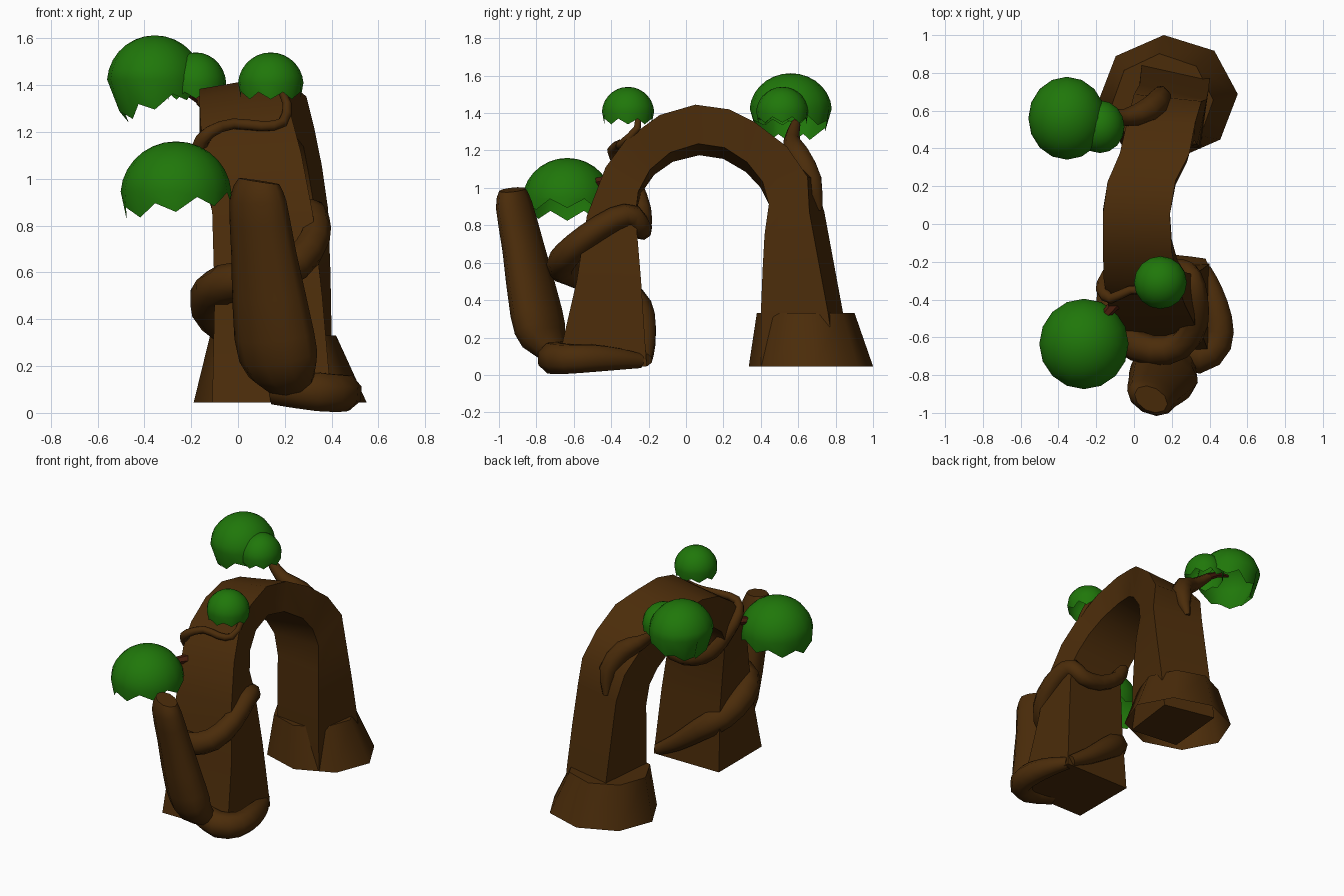
import bpy, bmesh, math
from mathutils import Vector


def material(name, rgb):
    m = bpy.data.materials.new(name)
    m.diffuse_color = (*rgb, 1)
    return m


BARK = material("bark brown", (0.070, 0.025, 0.003))
TWIG = material("reddish twig", (0.070, 0.013, 0.004))
LEAF = material("leaf green", (0.014, 0.185, 0.003))


def finish(bm, name, mat, angle=40, recalc=True):
    if recalc:
        bmesh.ops.recalc_face_normals(bm, faces=bm.faces)
    me = bpy.data.meshes.new(name)
    bm.to_mesh(me)
    bm.free()
    me.materials.append(mat)
    ob = bpy.data.objects.new(name, me)
    bpy.context.collection.objects.link(ob)
    bpy.ops.object.select_all(action='DESELECT')
    ob.select_set(True)
    bpy.context.view_layer.objects.active = ob
    bpy.ops.object.shade_smooth_by_angle(angle=math.radians(angle))
    return ob


def skin(bm, rings, start_cap=True, end_cap=True):
    rings = [[bm.verts.new(p) for p in r] for r in rings]
    n = len(rings[0])
    for a, b in zip(rings, rings[1:]):
        for i in range(n):
            bm.faces.new((a[i], a[(i + 1) % n], b[(i + 1) % n], b[i]))
    if start_cap:
        bm.faces.new(rings[0])
    if end_cap:
        bm.faces.new(rings[-1])


def smooth_path(pts, steps):
    """Catmull-Rom through (x, y, z, radius) points."""
    p = [Vector(q) for q in pts]
    p = [p[0] * 2 - p[1]] + p + [p[-1] * 2 - p[-2]]
    out = []
    for a, b, c, d in zip(p, p[1:], p[2:], p[3:]):
        for k in range(steps):
            t = k / steps
            out.append(0.5 * (2 * b + (c - a) * t + (2 * a - 5 * b + 4 * c - d) * t * t
                              + (3 * b - a - 3 * c + d) * t ** 3))
    return out + [p[-2]]


def tube(name, pts, mat=BARK, sides=8, squash=1.0, steps=2, side=(1, 0, 0)):
    path = smooth_path(pts, steps)
    u = Vector(side)
    rings = []
    for i, p in enumerate(path):
        q, r = path[max(i - 1, 0)], path[min(i + 1, len(path) - 1)]
        t = (r - q).xyz.normalized()
        u = (u - t * u.dot(t)).normalized()
        v = t.cross(u)
        rings.append([p.xyz + p.w * (u * math.cos(a) + v * squash * math.sin(a))
                      for a in (2 * math.pi * (k + 0.5) / sides for k in range(sides))])
    bm = bmesh.new()
    skin(bm, rings)
    return finish(bm, name, mat, 50)


# arch: outer (y, z), inner (y, z), left x, right x
arch = [
    (-0.69, 0.045, -0.21, 0.045, -0.11, 0.40),
    (-0.585, 0.50, -0.24, 0.50, -0.10, 0.36),
    (-0.53, 0.85, -0.27, 0.86, -0.11, 0.32),
    (-0.43, 1.11, -0.24, 0.97, -0.14, 0.27),
    (-0.32, 1.26, -0.17, 1.07, -0.16, 0.23),
    (-0.14, 1.39, -0.07, 1.14, -0.165, 0.20),
    (0.05, 1.445, 0.07, 1.175, -0.165, 0.19),
    (0.23, 1.42, 0.20, 1.155, -0.14, 0.22),
    (0.39, 1.35, 0.31, 1.085, -0.10, 0.28),
    (0.58, 1.22, 0.38, 1.00, -0.085, 0.30),
    (0.71, 1.06, 0.42, 0.90, -0.075, 0.32),
    (0.74, 0.87, 0.42, 0.75, -0.07, 0.335),
    (0.79, 0.60, 0.41, 0.57, -0.065, 0.345),
    (0.84, 0.33, 0.40, 0.33, -0.06, 0.35),
    (0.88, 0.05, 0.40, 0.05, -0.06, 0.355),
]
rings = []
for i, (yo, zo, yi, zi, xl, xr) in enumerate(arch):
    s = min(0.1, max(0, i - 7) * 0.025)                    # rear leg twists slightly
    roll = 0.23 * max(0, math.sin(math.pi * (i - 2) / 9))  # crown leans to the left
    dy, dz = (yi - yo) * roll, (zi - zo) * roll
    rings.append([(xl + s, yo + dy, zo + dz), (xr + s * 0.5, yo - s * 0.8, zo),
                  (xr, yi - dy, zi - dz), (xl + s * 0.6, yi + s * 0.4, zi)])
bm = bmesh.new()
skin(bm, rings)
finish(bm, "arched_trunk", BARK)

# flared collar round the rear foot, hollow underneath
bm = bmesh.new()
skin(bm, [[(cx + r * math.cos(a), cy + rr * math.sin(a), z)
           for a in (2 * math.pi * k / 8 + 0.06 for k in range(8))]
          for cx, cy, r, rr, z in ((0.18, 0.668, 0.37, 0.333, 0.045),
                                   (0.15, 0.64, 0.27, 0.262, 0.33))], start_cap=False)
finish(bm, "rear_root_flare", BARK, 50)

# broken stump leaning forward, and the root joining it
tube("leaning_stump", [(0.25, -0.68, 0.10, 0.08), (0.19, -0.76, 0.19, 0.165),
                       (0.155, -0.80, 0.33, 0.185), (0.11, -0.87, 0.68, 0.15),
                       (0.085, -0.92, 0.91, 0.13), (0.09, -0.928, 0.99, 0.095)],
     sides=10, squash=0.66, side=(0.9, -0.4, 0))
tube("ground_root", [(0.16, -0.66, 0.11, 0.08), (0.34, -0.71, 0.09, 0.088),
                     (0.44, -0.63, 0.085, 0.083), (0.445, -0.50, 0.09, 0.078),
                     (0.41, -0.35, 0.085, 0.06), (0.37, -0.24, 0.075, 0.04)],
     side=(0, 0, 1))

# vine winding up the front leg, over the shoulder of the arch to the top leaves
tube("wrapping_vine", [(0.37, -0.22, 0.08, 0.04), (0.22, -0.22, 0.17, 0.06),
                       (0.05, -0.24, 0.30, 0.08), (-0.08, -0.30, 0.40, 0.09),
                       (-0.12, -0.45, 0.49, 0.09), (-0.06, -0.60, 0.55, 0.085),
                       (0.10, -0.67, 0.58, 0.08), (0.25, -0.64, 0.64, 0.075),
                       (0.325, -0.53, 0.74, 0.068), (0.325, -0.38, 0.835, 0.065),
                       (0.30, -0.28, 0.85, 0.06), (0.25, -0.24, 0.78, 0.056),
                       (0.10, -0.235, 0.79, 0.053), (-0.05, -0.235, 0.88, 0.05),
                       (-0.135, -0.28, 1.02, 0.045), (-0.165, -0.35, 1.13, 0.037),
                       (-0.12, -0.395, 1.20, 0.028), (-0.02, -0.35, 1.235, 0.024),
                       (0.10, -0.355, 1.225, 0.023), (0.19, -0.34, 1.24, 0.022),
                       (0.21, -0.26, 1.32, 0.02), (0.16, -0.26, 1.42, 0.014)],
     side=(0, 0, 1))

# rear branch with twigs
tube("rear_branch", [(0.13, 0.71, 0.88, 0.02), (0.14, 0.67, 1.04, 0.06),
                     (0.07, 0.60, 1.17, 0.068), (-0.05, 0.565, 1.25, 0.045),
                     (-0.16, 0.585, 1.34, 0.027)], sides=8)
tube("rear_twig", [(-0.15, 0.585, 1.335, 0.025), (-0.24, 0.58, 1.39, 0.02),
                   (-0.34, 0.57, 1.42, 0.01)], TWIG, 6, side=(0, 1, 0))
tube("front_twig", [(-0.08, -0.40, 1.04, 0.035), (-0.15, -0.48, 1.03, 0.025),
                    (-0.26, -0.60, 1.02, 0.01)], TWIG, 6, side=(0, 0, 1))


# leaf caps: hollow domes with a zigzag hem that hangs lower on the left
def leaf_cap(name, centre, radii, cut, tilt, sides=16, rows=8):
    bm = bmesh.new()
    top = bm.verts.new((0, 0, 1))
    prev = None
    for j in range(1, rows + 1):
        ring = []
        for k in range(sides):
            a = 2 * math.pi * k / sides
            hem = cut + tilt * math.cos(a) + (0.11 if k % 2 else -0.11)
            hem = max(-0.9, min(0.3, hem))
            # upper rows are level; the last row follows the hem
            th = math.acos(hem) if j == rows else j / (rows - 1) * min(1.5, math.acos(cut + abs(tilt) + 0.12))
            ring.append(bm.verts.new((math.sin(th) * math.cos(a),
                                      math.sin(th) * math.sin(a), math.cos(th))))
        for k in range(sides):
            n = (k + 1) % sides
            if prev:
                bm.faces.new((prev[k], ring[k], ring[n], prev[n]))
            else:
                bm.faces.new((top, ring[k], ring[n]))
        prev = ring
    for v in bm.verts:
        v.co = Vector(c + r * k for c, r, k in zip(centre, radii, v.co))
    finish(bm, name, LEAF, 60, recalc=False)


leaf_cap("rear_large_leaves", (-0.355, 0.56, 1.41), (0.205, 0.22, 0.203), -0.45, 0.28)
leaf_cap("rear_small_leaves", (-0.18, 0.515, 1.40), (0.13, 0.14, 0.14), -0.30, 0.05)
leaf_cap("top_leaves", (0.14, -0.31, 1.40), (0.14, 0.14, 0.14), -0.32, 0.0)
leaf_cap("front_leaves", (-0.265, -0.635, 0.93), (0.237, 0.24, 0.23), -0.20, 0.15)
